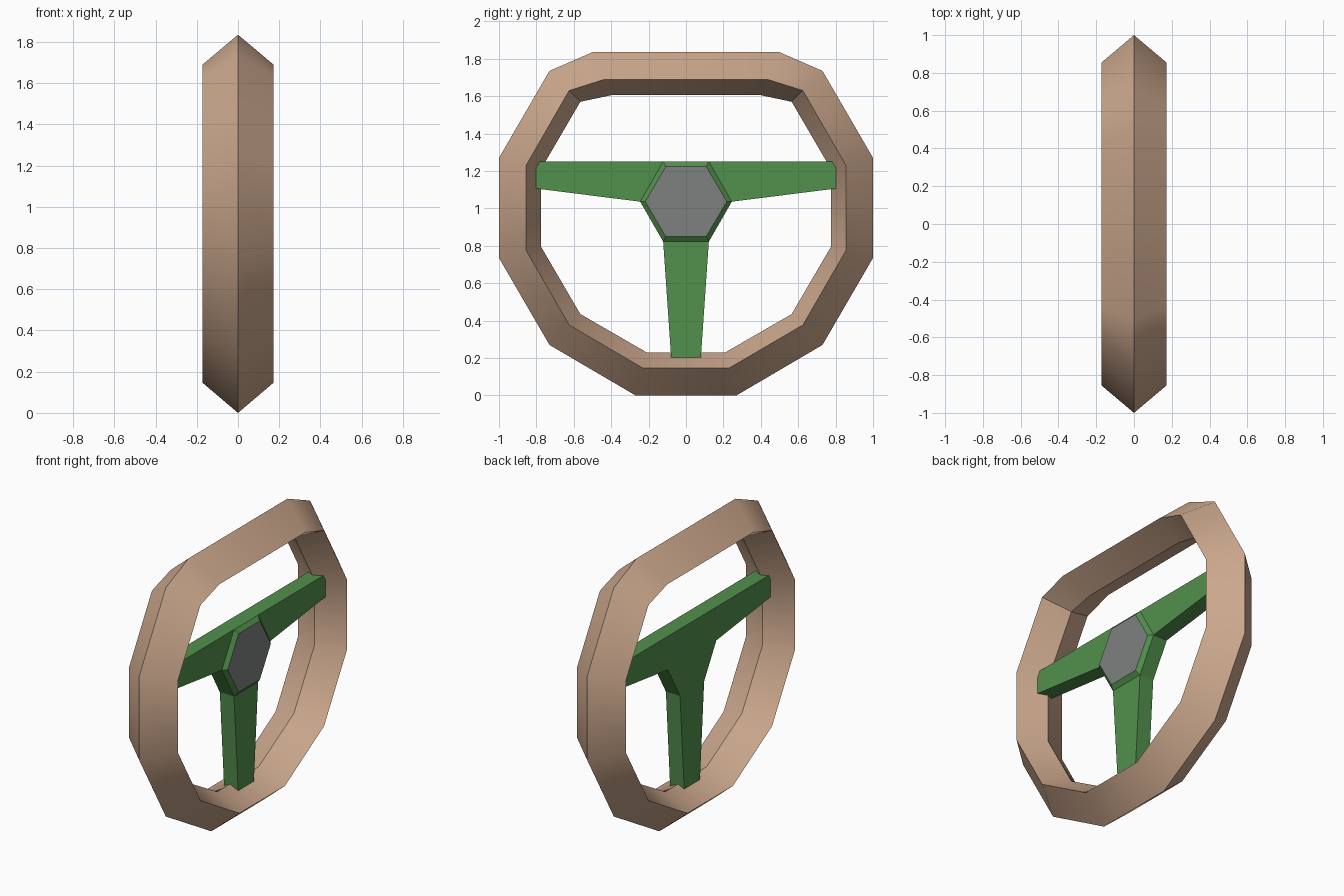
import bpy, math

if "Cube" in bpy.data.objects:
    bpy.data.objects.remove(bpy.data.objects["Cube"])


def material(name, rgb):
    m = bpy.data.materials.new(name)
    m.diffuse_color = (*rgb, 1)
    m.use_nodes = True
    m.node_tree.nodes["Principled BSDF"].inputs["Base Color"].default_value = m.diffuse_color
    return m


tan = material("tan_leather", (0.60, 0.39, 0.265))
green = material("green_metal", (0.085, 0.28, 0.072))
grey = material("grey_cap", (0.21, 0.22, 0.22))


def make(name, verts, faces, mats):
    me = bpy.data.meshes.new(name)
    me.from_pydata(verts, [], faces)
    for m in mats:
        me.materials.append(m)
    ob = bpy.data.objects.new(name, me)
    bpy.context.collection.objects.link(ob)
    return ob


def loop(half, x):
    """Mirror a half outline (y, z), bottom to top, into a closed loop at depth x."""
    return [(x, y, z) for y, z in half] + [(x, -y, z) for y, z in reversed(half)]


def bridge(n, a, b):
    """Quads between two loops of n vertices starting at indices a and b."""
    return [(a + i, a + (i + 1) % n, b + (i + 1) % n, b + i) for i in range(n)]


# Rim: diamond section swept round a twelve-sided outline with a flattened top
outer = [(0.27, 0), (0.73, 0.27), (1, 0.735), (1, 1.27), (0.73, 1.735), (0.5, 1.835)]
ridge = [(0.23, 0.146), (0.625, 0.377), (0.855, 0.775), (0.855, 1.23), (0.625, 1.63), (0.435, 1.69)]
inner = [(0.21, 0.23), (0.565, 0.435), (0.775, 0.795), (0.775, 1.21), (0.565, 1.57), (0.40, 1.605)]
W = 0.172
verts = loop(outer, 0) + loop(ridge, W) + loop(inner, 0) + loop(ridge, -W)
faces = []
for k in range(4):
    faces += bridge(12, 12 * k, 12 * ((k + 1) % 4))
rim = make("rim", verts, faces, [tan])
bpy.context.view_layer.objects.active = rim
rim.select_set(True)
bpy.ops.object.shade_smooth_by_angle(angle=math.radians(35))

# Spokes: one flat plate with three arms, their ends sunk into the rim
BACK, FRONT, TOP = -0.043, 0.057, 1.25
plate = [(0.076, 0.15), (0.122, 0.822), (0.245, 1.036), (0.85, 1.112), (0.85, TOP), (0.122, TOP)]
make("spokes", loop(plate, FRONT) + loop(plate, BACK),
     [tuple(range(12)), tuple(range(23, 11, -1))] + bridge(12, 12, 0), [green])

# Hub: bevelled hexagon on the plate with a grey cap
base = [(0.122, 0.822), (0.245, 1.036), (0.122, TOP)]
cap = [(0.108, 0.85), (0.218, 1.036), (0.108, 1.224)]
hub = make("hub", loop(base, FRONT) + loop(cap, 0.08),
           bridge(6, 0, 6) + [tuple(range(6, 12))], [green, grey])
hub.data.polygons[6].material_index = 1
